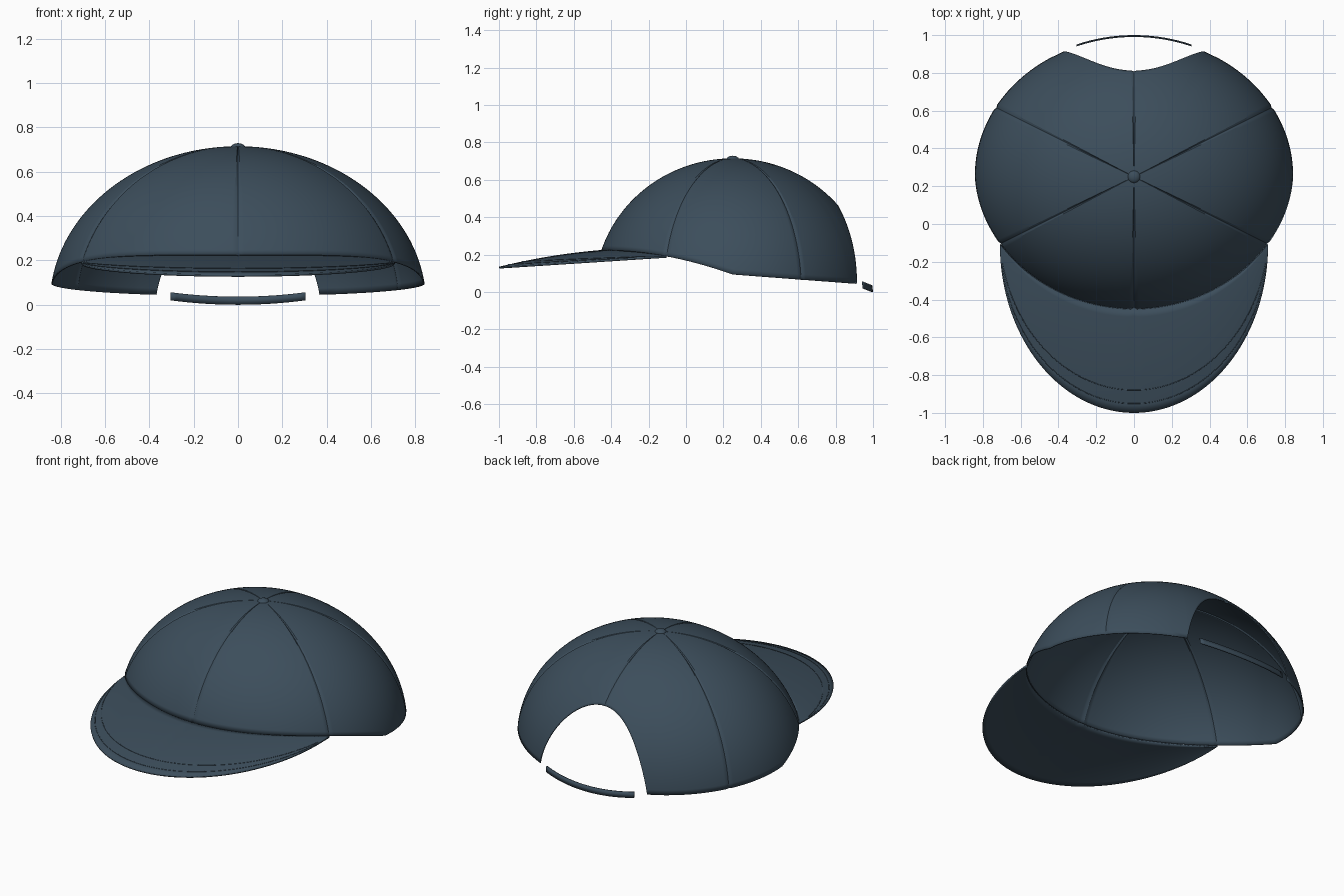
import bpy, bmesh
from math import sin, cos, pi, radians, asin, sqrt, atan2

if "Cube" in bpy.data.objects:
    bpy.data.objects.remove(bpy.data.objects["Cube"])

RX, RY, RZ, CY = 0.85, 0.74, 0.715, 0.25      # dome half-ellipsoid
SEAMS = [radians(a) for a in (-90, -30, 30, 90, 150, 210)]

mat = bpy.data.materials.new("navy_cloth")
mat.diffuse_color = (0.045, 0.075, 0.105, 1)
mat.use_nodes = True
mat.node_tree.nodes["Principled BSDF"].inputs["Base Color"].default_value = mat.diffuse_color


def finish(ob, angle=25):
    ob.data.materials.append(mat)
    bpy.ops.object.select_all(action='DESELECT')
    ob.select_set(True)
    bpy.context.view_layer.objects.active = ob
    bpy.ops.object.shade_smooth_by_angle(angle=radians(angle))


def sheet(name, cols, thickness, closed=False):
    """Skin columns of points into a surface and give it thickness."""
    bm = bmesh.new()
    vs = [[bm.verts.new(p) for p in col] for col in cols]
    n = len(vs)
    for i in range(n if closed else n - 1):
        a, b = vs[i], vs[(i + 1) % n]
        for j in range(len(a) - 1):
            bm.faces.new((a[j], a[j + 1], b[j + 1], b[j]))
    bmesh.ops.remove_doubles(bm, verts=bm.verts, dist=1e-5)
    me = bpy.data.meshes.new(name)
    bm.to_mesh(me)
    bm.free()
    ob = bpy.data.objects.new(name, me)
    bpy.context.collection.objects.link(ob)
    finish(ob)
    sol = ob.modifiers.new("thickness", 'SOLIDIFY')
    sol.thickness, sol.offset = thickness, -1
    return ob


def tube(name, pts, radius):
    cu = bpy.data.curves.new(name, 'CURVE')
    cu.dimensions, cu.bevel_depth, cu.bevel_resolution = '3D', radius, 1
    sp = cu.splines.new('POLY')
    sp.points.add(len(pts) - 1)
    for q, p in zip(sp.points, pts):
        q.co = (*p, 1)
    ob = bpy.data.objects.new(name, cu)
    bpy.context.collection.objects.link(ob)
    cu.materials.append(mat)


def dome(theta, z):
    """Point on the crown, pinched slightly along the panel seams."""
    r = sqrt(max(0, 1 - (z / RZ) ** 2))
    d = min(abs(theta - s) for s in SEAMS)
    k = 1 - 0.007 * max(0, 1 - d / 0.02)
    return (RX * r * cos(theta) * k, CY + RY * r * sin(theta) * k, z * k)


def rim(theta):
    s = sin(theta)
    if s < 0:
        return 0.095 + 0.13 * (1 - (1 + s) ** 2)
    return 0.095 - 0.056 * s


# Crown: right-half columns along the rim, then up the rear arch
corner = atan2(0.665 / RY, 0.37 / RX)
half = [radians(-90 + 2 * i) for i in range(75)]
half += [s + e for s in SEAMS[:3] for e in (0.02, -0.02)]
half = sorted(t for t in half if -pi / 2 <= t < corner - 0.01)
cols = [(t, rim(t)) for t in half]
for i in range(31):
    z = 0.045 + 0.42 * sin(i / 30 * pi / 2)
    x = 0.375 * sqrt(max(0, 1 - (z / 0.465) ** 1.6))
    y = RY * sqrt(1 - (z / RZ) ** 2 - (x / RX) ** 2)
    cols.append((atan2(y / RY, x / RX), z))
cols.insert(-1, (pi / 2 - 0.02, 0.4645))
cols.sort()
cols += [(pi - t, z) for t, z in reversed(cols[1:-1])]
ROWS = 36
crown = []
for t, z in cols:
    p0 = asin(z / RZ)
    crown.append([dome(t, RZ * sin(pi / 2 + (p0 - pi / 2) * j / ROWS)) if j
                  else (0, CY, RZ) for j in range(ROWS + 1)])
sheet("crown", crown, 0.006, closed=True)


# Brim: from the front rim out to a long half ellipse
def brim(u, v):
    ti, to = radians(-150 + 120 * u), -pi + pi * u
    a = dome(ti, rim(ti))
    b = (0.71 * cos(to), -0.11 + 0.89 * sin(to), 0.1925 + 0.057 * sin(to))
    p = [a[k] + (b[k] - a[k]) * v for k in range(3)]
    p[2] -= 0.045 * v * (1 - v) * sin(to)
    return p


sheet("brim", [[brim(i / 72, j / 14) for j in range(15)] for i in range(73)], 0.01)

# Stitch rows near the brim edge
for n, v in enumerate((0.78, 0.91)):
    tube(f"brim_stitch_{n + 1}", [brim(0.04 + 0.92 * i / 64, v) for i in range(65)], 0.002)

# Rear adjustment strap
strap = []
for i in range(25):
    x = 0.305 * (1 - i / 12)
    y = CY + 0.75 * sqrt(1 - (x / RX) ** 2)
    z = (1 - y) * 0.4
    strap.append([(x, y - 0.004, z + 0.036), (x, y, z)])
sheet("rear_strap", strap, 0.006)

# Top button
bpy.ops.mesh.primitive_uv_sphere_add(segments=24, ring_count=12, radius=1, location=(0, CY, 0.708))
button = bpy.context.object
button.name = "top_button"
button.scale = (0.034, 0.034, 0.021)
finish(button, 40)
